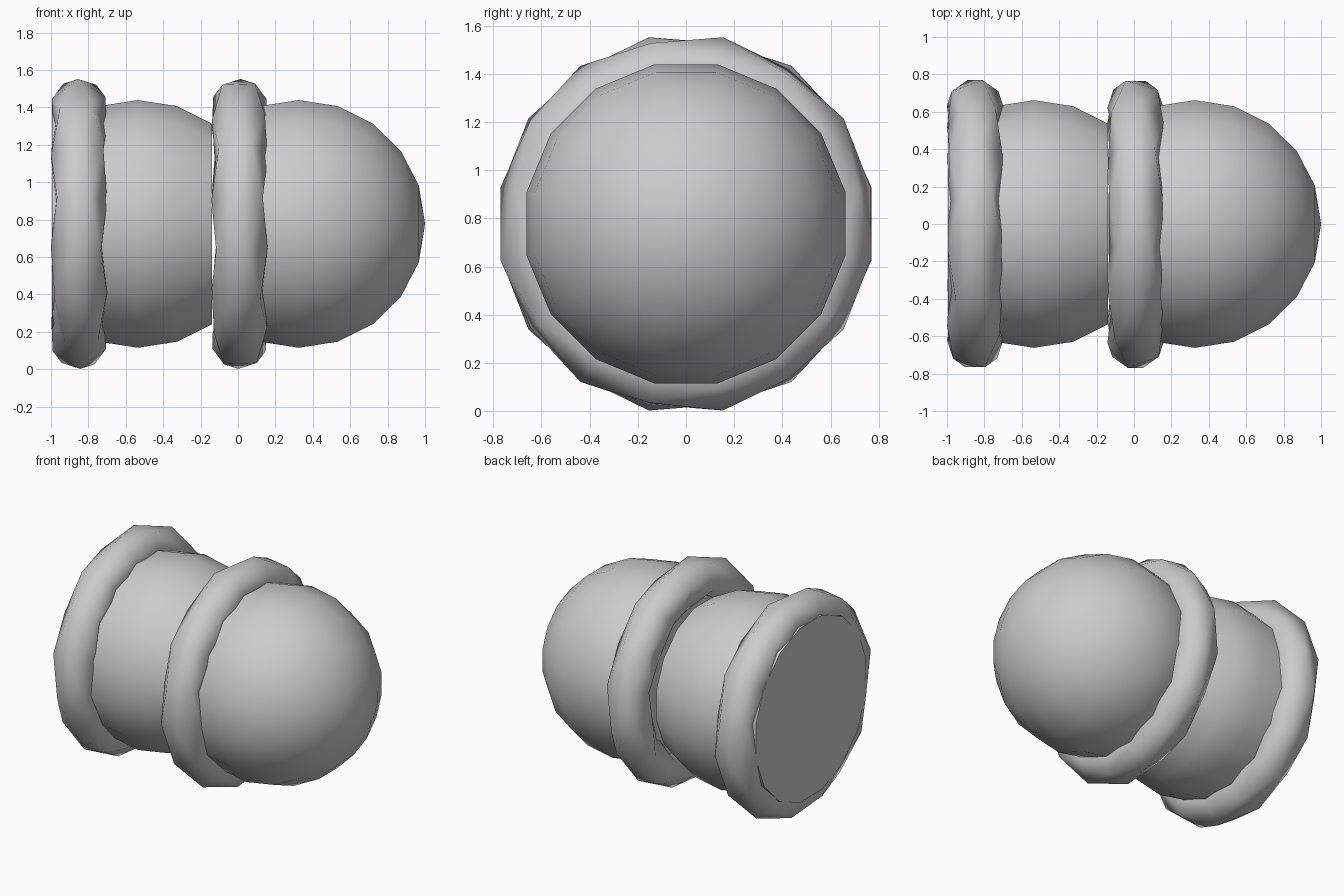
import bpy, bmesh
from math import sin, cos, radians

if "Cube" in bpy.data.objects:
    bpy.data.objects.remove(bpy.data.objects["Cube"])

AXIS_Z = 0.777   # height of the long axis
SEG = 16         # sides around the axis
R_BODY = 0.675   # radius of the rounded body parts
R_RING, R_TUBE, TUBE_SIDES = 0.64, 0.15, 5


def around(x, r, deg):
    return (x, r * cos(radians(deg)), AXIS_Z + r * sin(radians(deg)))


def finish(name, bm, angle):
    bmesh.ops.recalc_face_normals(bm, faces=bm.faces)
    me = bpy.data.meshes.new(name)
    bm.to_mesh(me)
    bm.free()
    ob = bpy.data.objects.new(name, me)
    bpy.context.collection.objects.link(ob)
    bpy.ops.object.select_all(action='DESELECT')
    ob.select_set(True)
    bpy.context.view_layer.objects.active = ob
    bpy.ops.object.shade_smooth_by_angle(angle=radians(angle))
    return ob


def lathe(name, profile):
    """Revolve (x, radius) points round the long axis; radius 0 is a pole."""
    bm = bmesh.new()
    rings = []
    for x, r in profile:
        if r < 1e-4:
            rings.append([bm.verts.new((x, 0, AXIS_Z))] * SEG)
        else:
            rings.append([bm.verts.new(around(x, r, (k + 0.5) * 360 / SEG)) for k in range(SEG)])
    for a, b in zip(rings, rings[1:]):
        for k in range(SEG):
            n = (k + 1) % SEG
            corners = list(dict.fromkeys((a[k], a[n], b[n], b[k])))
            bm.faces.new(corners)
    return finish(name, bm, 40)


def arc(cx, first, last):
    """Points of a sphere profile, in 18 degree steps from the front pole."""
    return [(cx + R_BODY * cos(radians(a)), R_BODY * sin(radians(a)))
            for a in range(first, last + 1, 18)]


def twisted_ring(name, cx, phase):
    """Five-sided tube bent into a hoop, twisting a little at each step."""
    bm = bmesh.new()
    side = 360 / TUBE_SIDES
    hoops = []
    for k in range(SEG):
        hoop = []
        for j in range(TUBE_SIDES):
            p = radians(phase + 31.5 * k + side * j)
            hoop.append(bm.verts.new(around(cx + R_TUBE * sin(p),
                                            R_RING + R_TUBE * cos(p),
                                            78.75 + 360 / SEG * k)))
        hoops.append(hoop)
    for k in range(SEG):
        a, b = hoops[k], hoops[(k + 1) % SEG]
        # the full twist is seven sides, so the closing step shifts the index
        s = 7 if k == SEG - 1 else 0
        for j in range(TUBE_SIDES):
            a0, a1 = a[j], a[(j + 1) % TUBE_SIDES]
            b0, b1 = b[(j + s) % TUBE_SIDES], b[(j + s - 1) % TUBE_SIDES]
            bm.faces.new((a0, a1, b0))
            bm.faces.new((a0, b0, b1))
    return finish(name, bm, 180)


# domed front
lathe("front_dome", arc(0.325, 0, 126) + [(-0.072, 0)])
# barrel behind it, closed by the flat back disc
lathe("rear_barrel", [(-0.138, 0)] + arc(-0.535, 54, 108) + [(-0.995, 0.64), (-0.995, 0)])
# two raised bands
twisted_ring("middle_band", 0.008, 2.25)
twisted_ring("rear_band", -0.85, 38.25)
